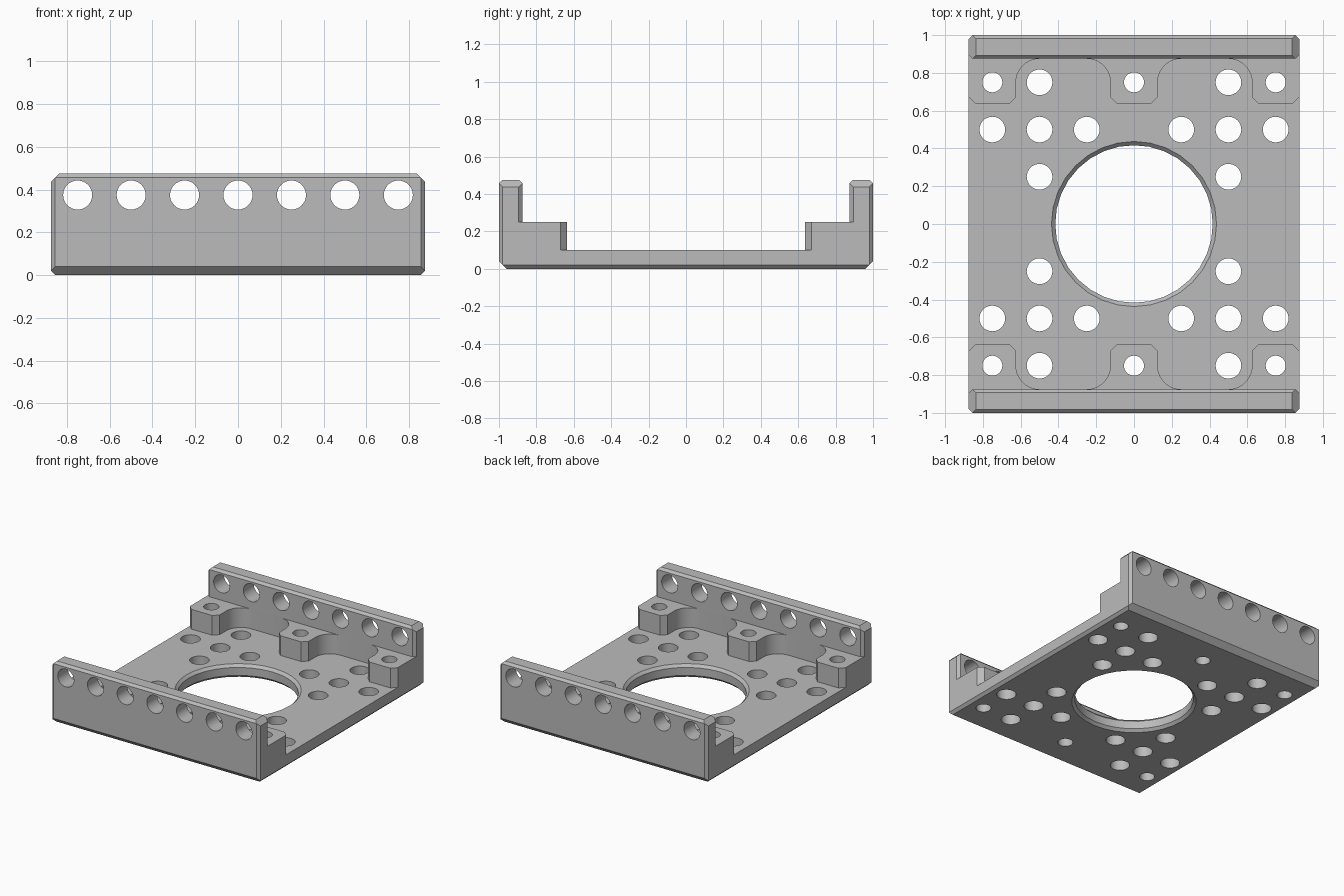
import bpy, bmesh
from math import sin, cos, pi, radians
from mathutils import Vector, Matrix

if "Cube" in bpy.data.objects:
    bpy.data.objects.remove(bpy.data.objects["Cube"])

W, INNER, TOP = 0.875, 0.875, 0.475    # half width, flange inner face, flange top
PLATE, BOSS = 0.1, 0.25                # heights of plate and bosses

grey = bpy.data.materials.new("aluminium grey")
grey.use_nodes = True
grey.diffuse_color = (0.5, 0.5, 0.5, 1)
grey.node_tree.nodes["Principled BSDF"].inputs["Base Color"].default_value = (0.5, 0.5, 0.5, 1)


def finish(bm, name):
    bmesh.ops.recalc_face_normals(bm, faces=bm.faces)
    mesh = bpy.data.meshes.new(name)
    bm.to_mesh(mesh)
    bm.free()
    mesh.materials.append(grey)
    ob = bpy.data.objects.new(name, mesh)
    bpy.context.collection.objects.link(ob)
    return ob


def block(name, lo, hi, chamfers=()):
    """Box with edges planed off; a chamfer is (point, outward normal)."""
    bm = bmesh.new()
    lo, hi = Vector(lo), Vector(hi)
    bmesh.ops.create_cube(bm, size=1, matrix=Matrix.Translation((lo + hi) / 2)
                          @ Matrix.Diagonal((*(hi - lo), 1)))
    for point, normal in chamfers:
        geom = bm.verts[:] + bm.edges[:] + bm.faces[:]
        bmesh.ops.bisect_plane(bm, geom=geom, plane_co=point, plane_no=normal, clear_outer=True)
        bmesh.ops.holes_fill(bm, edges=[e for e in bm.edges if e.is_boundary])
    return finish(bm, name)


def prism(name, outline, z0, z1):
    bm = bmesh.new()
    face = bm.faces.new([bm.verts.new((x, y, z0)) for x, y in outline])
    new = bmesh.ops.extrude_face_region(bm, geom=[face])["geom"]
    bmesh.ops.translate(bm, verts=[v for v in new if isinstance(v, bmesh.types.BMVert)],
                        vec=(0, 0, z1 - z0))
    return finish(bm, name)


def lathe(bm, x, y, rings, n=32):
    """Closed round solid through (radius, z) rings."""
    loops = [[bm.verts.new((x + r * cos(2 * pi * i / n), y + r * sin(2 * pi * i / n), z))
              for i in range(n)] for r, z in rings]
    bm.faces.new(loops[0])
    bm.faces.new(loops[-1])
    for a, b in zip(loops, loops[1:]):
        for i in range(n):
            j = (i + 1) % n
            bm.faces.new((a[i], a[j], b[j], b[i]))


def combine(body, other, operation):
    mod = body.modifiers.new(operation, 'BOOLEAN')
    mod.operation, mod.object, mod.solver = operation, other, 'EXACT'
    deps = bpy.context.evaluated_depsgraph_get()
    mesh = bpy.data.meshes.new_from_object(body.evaluated_get(deps))
    body.modifiers.clear()
    body.data = mesh
    bpy.data.objects.remove(other)


# Floor plate with chamfered lower side edges
body = block("mounting_bracket", (-W, -0.9, 0), (W, 0.9, PLATE),
             [((s * (W - 0.02), 0, 0), (s, 0, -1)) for s in (-1, 1)])

# Upright flanges with all outer edges chamfered
for s in (-1, 1):
    cuts = [((0, s, 0.04), (0, s, -1)),
            ((0, s, TOP - 0.018), (0, s, 1)),
            ((0, s * INNER, TOP - 0.018), (0, -s, 1))]
    for t in (-1, 1):
        cuts += [((t * (W - 0.02), 0, 0), (t, 0, -1)),
                 ((t * W, 0, TOP - 0.038), (t, 0, 1)),
                 ((t * (W - 0.02), s, 0), (t, s, 0)),
                 ((t * (W - 0.02), s * INNER, 0), (t, -s, 0))]
    ys = sorted((s * INNER, s))
    combine(body, block("flange", (-W, ys[0], 0), (W, ys[1], TOP), cuts), 'UNION')


# Bosses that flare into the flange with a fillet
def flank(c, side):
    """Boss side from its free corner to the flange."""
    arc = [(c + side * (0.25 - 0.125 * cos(a)), 0.75 + 0.125 * sin(a))
           for a in [i * pi / 20 for i in range(11)]]
    return [(c + side * 0.088, 0.635), (c + side * 0.125, 0.672)] + arc + [(c + side * 0.25, 0.9)]


def plain(c, side):
    return [(c + side * 0.088, 0.635), (c + side * 0.125, 0.672), (c + side * 0.125, 0.9)]


for s in (-1, 1):
    for c in (-0.75, 0, 0.75):
        left = plain(c, -1) if c < 0 else flank(c, -1)
        right = plain(c, 1) if c > 0 else flank(c, 1)
        outline = [(x, s * y) for x, y in left[::-1] + right]
        combine(body, prism("boss", outline, 0.05, BOSS), 'UNION')

# Floor holes and the large chamfered centre opening
bm = bmesh.new()
for sx in (-1, 1):
    for sy in (-1, 1):
        lathe(bm, sx * 0.75, sy * 0.75, [(0.053, -0.1), (0.053, 0.3)])
        for x, y in ((0.5, 0.75), (0.75, 0.5), (0.5, 0.5), (0.25, 0.5), (0.5, 0.25)):
            lathe(bm, sx * x, sy * y, [(0.068, -0.1), (0.068, 0.3)])
for sy in (-1, 1):
    lathe(bm, 0, sy * 0.75, [(0.053, -0.1), (0.053, 0.3)])
lathe(bm, 0, 0, [(0.437, -0.1), (0.437, 0), (0.417, 0.02),
                 (0.417, PLATE - 0.02), (0.437, PLATE), (0.437, 0.3)])
combine(body, finish(bm, "floor_hole_cutter"), 'DIFFERENCE')

# Row of holes through both flanges
bm = bmesh.new()
for i in range(-3, 4):
    lathe(bm, i * 0.25, 0.375, [(0.068, -1.2), (0.068, 1.2)])
bmesh.ops.rotate(bm, verts=bm.verts, matrix=Matrix.Rotation(radians(90), 3, 'X'))
combine(body, finish(bm, "flange_hole_cutter"), 'DIFFERENCE')

# Smooth hole walls, crisp edges
bpy.ops.object.select_all(action='DESELECT')
body.select_set(True)
bpy.context.view_layer.objects.active = body
bpy.ops.object.shade_smooth_by_angle(angle=radians(30))
